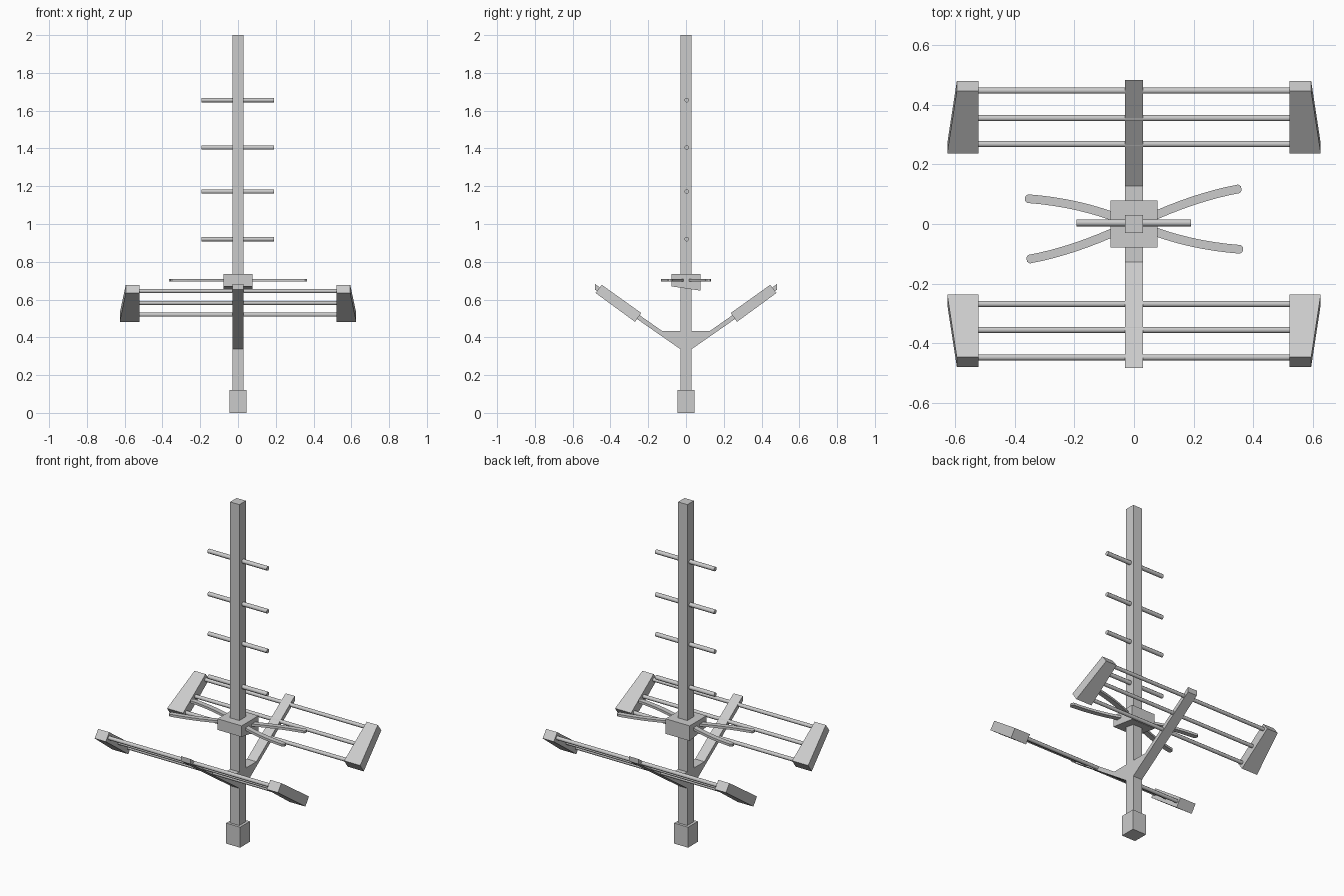
import bpy, bmesh, math
from mathutils import Vector

if "Cube" in bpy.data.objects:
    bpy.data.objects.remove(bpy.data.objects["Cube"])


def finish(name, bm):
    bmesh.ops.recalc_face_normals(bm, faces=bm.faces)
    me = bpy.data.meshes.new(name)
    bm.to_mesh(me)
    bm.free()
    ob = bpy.data.objects.new(name, me)
    bpy.context.collection.objects.link(ob)
    return ob


def prism(name, ring_a, ring_b):
    """Solid between two matching rings of points."""
    bm = bmesh.new()
    a = [bm.verts.new(p) for p in ring_a]
    b = [bm.verts.new(p) for p in ring_b]
    n = len(a)
    bm.faces.new(a)
    bm.faces.new(b[::-1])
    for i in range(n):
        j = (i + 1) % n
        bm.faces.new((a[i], a[j], b[j], b[i]))
    return finish(name, bm)


def extrude_x(name, profile, x0, x1):
    return prism(name, [(x0, y, z) for y, z in profile], [(x1, y, z) for y, z in profile])


def rod(name, y, z, x0, x1, r=0.012, sides=8):
    ring = [(y + r * math.cos(math.tau * (i + .5) / sides),
             z + r * math.sin(math.tau * (i + .5) / sides)) for i in range(sides)]
    ob = extrude_x(name, ring, x0, x1)
    for p in ob.data.polygons:
        p.use_smooth = len(p.vertices) == 4
    ob.data.set_sharp_from_angle(angle=math.radians(50))
    return ob


def box(name, h, z0, z1):
    return extrude_x(name, [(-h, z0), (h, z0), (h, z1), (-h, z1)], -h, h)


# Mast and foot
box("mast", 0.03, 0, 2)
box("mast_foot", 0.045, 0, 0.12)

# Director rods up the mast
for i, z in enumerate((0.92, 1.172, 1.405, 1.656)):
    rod(f"director_rod_{i + 1}", 0.004, z, -0.193, 0.191, 0.0125)

# V-shaped reflector support
half = [(0.025, 0.334), (0.483, 0.653), (0.483, 0.683), (0.127, 0.434)]
extrude_x("reflector_arms", half + [(-y, z) for y, z in half[::-1]], -0.03, 0.03)

# Reflector rods and tapered end blocks on both arms
low = [(0.27, 0.482), (0.237, 0.529)]
high = [(0.479, 0.635), (0.446, 0.678)]
for s, side in ((-1, "front"), (1, "back")):
    for i, (y, z) in enumerate(((0.268, 0.52), (0.355, 0.582), (0.447, 0.645))):
        rod(f"{side}_reflector_rod_{i + 1}", s * y, z, -0.53, 0.53, 0.011)
    for m, hand in ((-1, "left"), (1, "right")):
        def ring(pts, outer):
            (ya, za), (yb, zb) = pts
            return [(m * 0.522, s * ya, za), (m * outer, s * ya, za),
                    (m * outer, s * yb, zb), (m * 0.522, s * yb, zb)]
        prism(f"{side}_{hand}_end_block", ring(low, 0.626), ring(high, 0.594))

# Dipole housing with slanted underside
extrude_x("dipole_housing", [(-0.078, 0.67), (0.078, 0.647), (0.078, 0.735), (-0.078, 0.735)],
          -0.078, 0.078)


# Curved flat whiskers, each pair turned half a turn from the other
def whisker(name, p0, p1, p2, z, w=0.0145, t=0.007):
    p0, p1, p2 = map(Vector, (p0, p1, p2))
    left, right = [], []
    steps = 8
    for i in range(steps + 1):
        u = i / steps
        c = p0 * (1 - u) ** 2 + p1 * 2 * u * (1 - u) + p2 * u * u
        d = ((p1 - p0) * (1 - u) + (p2 - p1) * u).normalized()
        n = Vector((-d.y, d.x))
        left.append(c + n * w)
        right.append(c - n * w)
    tip = [p2 - n * w * 0.5 + d * 0.008, p2 + n * w * 0.5 + d * 0.008]
    outline = right + tip + left[::-1]
    return prism(name, [(p.x, p.y, z - t) for p in outline], [(p.x, p.y, z + t) for p in outline])


for s, hand in ((1, "right"), (-1, "left")):
    whisker(f"{hand}_whisker_wide", (s * 0.03, s * 0.01), (s * 0.2, s * 0.09),
            (s * 0.352, s * 0.118), 0.703)
    whisker(f"{hand}_whisker_narrow", (s * 0.03, s * -0.01), (s * 0.18, s * -0.072),
            (s * 0.357, s * -0.085), 0.703)
